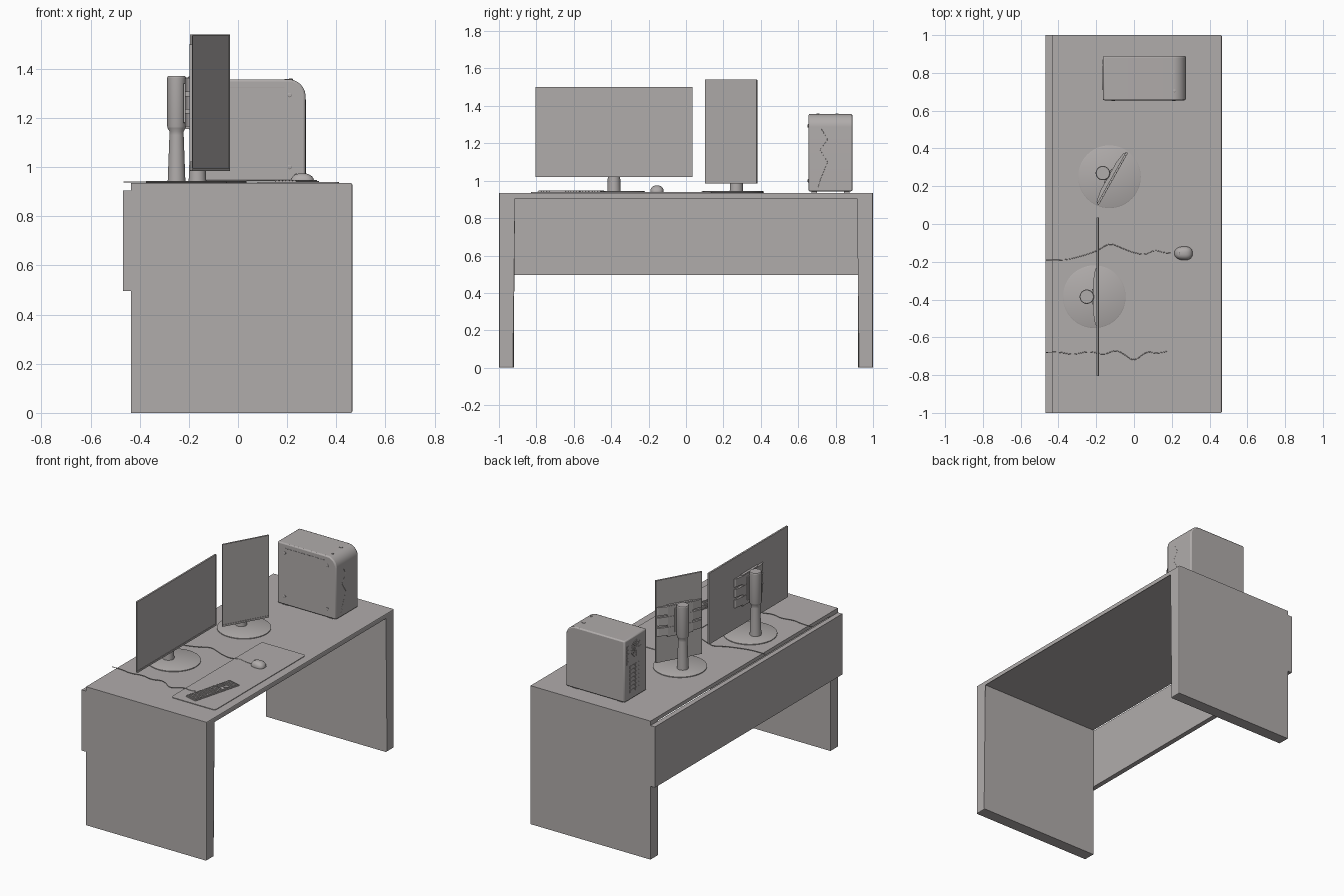
import bpy, bmesh, math
from mathutils import Matrix

if "Cube" in bpy.data.objects:
    bpy.data.objects.remove(bpy.data.objects["Cube"])

I = Matrix.Identity(4)

# One warm mid grey for every part
grey = bpy.data.materials.new("warm_grey")
grey.diffuse_color = (.435, .412, .406, 1)
grey.use_nodes = True
grey.node_tree.nodes["Principled BSDF"].inputs["Base Color"].default_value = grey.diffuse_color


def finish(name, bm, M=I, bevel=0, smooth=False):
    bmesh.ops.recalc_face_normals(bm, faces=bm.faces)
    me = bpy.data.meshes.new(name)
    bm.to_mesh(me)
    bm.free()
    me.materials.append(grey)
    ob = bpy.data.objects.new(name, me)
    bpy.context.collection.objects.link(ob)
    ob.matrix_world = M
    if bevel:
        mod = ob.modifiers.new("bevel", "BEVEL")
        mod.width, mod.segments, mod.limit_method = bevel, 2, "ANGLE"
    if smooth:
        bpy.ops.object.select_all(action="DESELECT")
        ob.select_set(True)
        bpy.context.view_layer.objects.active = ob
        bpy.ops.object.shade_smooth_by_angle()
    return ob


def add_prism(bm, pts, axis, a, b):
    place = {"x": lambda u, v, t: (t, u, v), "y": lambda u, v, t: (u, t, v),
             "z": lambda u, v, t: (u, v, t)}[axis]
    lo = [bm.verts.new(place(u, v, a)) for u, v in pts]
    hi = [bm.verts.new(place(u, v, b)) for u, v in pts]
    bm.faces.new(lo)
    bm.faces.new(hi)
    for i in range(len(pts)):
        j = (i + 1) % len(pts)
        bm.faces.new((lo[i], lo[j], hi[j], hi[i]))


def prism(name, pts, axis, a, b, **kw):
    bm = bmesh.new()
    add_prism(bm, pts, axis, a, b)
    return finish(name, bm, **kw)


def rect(u0, u1, v0, v1):
    return [(u0, v0), (u1, v0), (u1, v1), (u0, v1)]


def box(name, x, y, z, **kw):
    return prism(name, rect(*x, *y), "z", *z, **kw)


def boxes(name, items, **kw):
    bm = bmesh.new()
    for x, y, z in items:
        add_prism(bm, rect(*x, *y), "z", *z)
    return finish(name, bm, **kw)


def arc(cx, cy, r, a0, a1, n):
    return [(cx + r * math.cos(math.radians(a0 + (a1 - a0) * i / n)),
             cy + r * math.sin(math.radians(a0 + (a1 - a0) * i / n))) for i in range(n + 1)]


def lathe(name, profile, segs=32, M=I):
    bm = bmesh.new()
    rings = [[bm.verts.new((x, y, h)) for x, y in arc(0, 0, r, 0, 360, segs)[:-1]] for r, h in profile]
    for A, B in zip(rings, rings[1:]):
        for i in range(segs):
            j = (i + 1) % segs
            bm.faces.new((A[i], A[j], B[j], B[i]))
    bm.faces.new(rings[0])
    bm.faces.new(rings[-1])
    return finish(name, bm, M, smooth=True)


def tube(name, pts, r, kind="NURBS"):
    cu = bpy.data.curves.new(name, "CURVE")
    cu.dimensions = "3D"
    cu.bevel_depth, cu.bevel_resolution, cu.use_fill_caps = r, 1, True
    cu.resolution_u = 6
    cu.materials.append(grey)
    sp = cu.splines.new(kind)
    sp.points.add(len(pts) - 1)
    for p, co in zip(sp.points, pts):
        p.co = (*co, 1)
    if kind == "NURBS":
        sp.order_u, sp.use_endpoint_u = 3, True
    ob = bpy.data.objects.new(name, cu)
    bpy.context.collection.objects.link(ob)


TOP = 0.935

# Desk: one U-shaped shell with a softened user-side edge, and a back panel
bm = bmesh.new()
add_prism(bm, [(-1, 0), (-1, TOP), (1, TOP), (1, 0), (.92, 0), (.92, .91), (-.92, .91), (-.92, 0)],
          "x", -.435, .465)
rim = [e for e in bm.edges if all(v.co.x > .46 for v in e.verts)]
bmesh.ops.bevel(bm, geom=rim, offset=.006, segments=2, profile=.5, affect="EDGES")
finish("desk_shell", bm)
box("desk_back_panel", (-.468, -.435), (-1, 1), (.495, .905))

# Desk mat
prism("desk_mat", arc(.39, .12, .02, 0, 90, 4) + arc(.10, .12, .02, 90, 180, 4)
      + arc(.10, -.81, .02, 180, 270, 4) + arc(.39, -.81, .02, 270, 360, 4), "z", TOP, .939)


# Monitors: local origin at the base disc, screen facing +x
def monitor(tag, M, w, z0, z1):
    h = w / 2
    lathe(tag + "_base", [(.162, TOP), (.166, .937), (.166, .942), (.162, .944)], 48, M)
    lathe(tag + "_column", [(.036, .942), (.029, 1.13), (.029, 1.145), (.036, 1.158), (.038, 1.165),
                            (.038, 1.365), (.035, 1.37)], 32, M @ Matrix.Translation((-.04, 0, 0)))
    box(tag + "_panel", (.012, .021), (-h, h), (z0, z1), M=M, bevel=.001)
    b = .006
    boxes(tag + "_bezel", [((.021, .024), (-h, h), (z0, z0 + .012)), ((.021, .024), (-h, h), (z1 - b, z1)),
                           ((.021, .024), (-h, -h + b), (z0 + .012, z1 - b)),
                           ((.021, .024), (h - b, h), (z0 + .012, z1 - b))], M=M)
    # rear housing: tapered bars over a thin plate, then the bracket to the column
    wedge = [(.012, -.155), (.012, .155), (.004, .145), (-.006, .085), (-.006, -.085), (.004, -.145)]
    bm = bmesh.new()
    for a in (1.165, 1.235, 1.305):
        add_prism(bm, wedge, "z", a, a + .055)
    finish(tag + "_rear_bars", bm, M)
    box(tag + "_rear_plate", (-.004, .012), (-.085, .085), (1.155, 1.365), M=M)
    box(tag + "_mount_plate", (-.012, -.004), (-.04, .04), (1.18, 1.34), M=M, bevel=.002)
    box(tag + "_mount_arm", (-.03, -.012), (-.022, .022), (1.21, 1.31), M=M)


monitor("wide_monitor", Matrix.Translation((-.21, -.385, 0)), .84, 1.02, 1.50)
monitor("upright_monitor", Matrix.Translation((-.13, .25, 0)) @ Matrix.Rotation(math.radians(-29.3), 4, "Z"),
        .315, .985, 1.54)

# Computer case with a rounded upper front corner
prism("case_body", [(-.165, .943), (.275, .943)] + arc(.205, 1.287, .07, 0, 90, 10) + [(-.165, 1.357)],
      "y", .655, .89, bevel=.008, smooth=True)
boxes("case_feet", [((x, x + .04), (y, y + .03), (TOP, .946)) for x in (-.14, .20) for y in (.67, .845)])
for x in (-.11, .21):
    for z in (1.0, 1.293):
        lathe("case_side_screw", [(.009, 0), (.009, .004), (.006, .006)], 16,
              Matrix.Translation((x, .656, z)) @ Matrix.Rotation(math.pi / 2, 4, "X"))
tube("case_side_seam", [(-.11, .6555, 1.325), (.19, .6555, 1.325)], .0012, "POLY")
tube("case_front_line", [(.2745, y, z) for y, z in
     ((.705, .96), (.72, 1.01), (.757, 1.10), (.717, 1.165), (.757, 1.22), (.725, 1.275))], .0012, "POLY")
lathe("case_power_button", [(.008, 1.355), (.008, 1.359), (.006, 1.36)], 16, Matrix.Translation((.215, .705, 0)))
box("case_top_socket", (.19, .215), (.80, .815), (1.352, 1.359))

# Case rear: fan grille, port block and vented slots
fan = Matrix.Translation((-.164, .765, 1.27)) @ Matrix.Rotation(-math.pi / 2, 4, "Y")
for r in (.055, .04, .025):
    bm = bmesh.new()
    inner, outer = arc(0, 0, r - .004, 0, 360, 28)[:-1], arc(0, 0, r, 0, 360, 28)[:-1]
    for side, z in (("top", .003), ("base", 0)):
        A, B = ([bm.verts.new((x, y, z)) for x, y in ring] for ring in (inner, outer))
        for i in range(28):
            bm.faces.new((A[i], B[i], B[(i + 1) % 28], A[(i + 1) % 28]))
    bmesh.ops.bridge_loops(bm, edges=[e for e in bm.edges if e.is_boundary and e.verts[0].co.xy.length > r - .002])
    finish("fan_grille_ring", bm, fan)
lathe("fan_hub", [(.014, 0), (.014, .004)], 20, fan)
for k in range(4):
    box("fan_grille_bar", (-.053, .053), (-.0015, .0015), (0, .0025),
        M=fan @ Matrix.Rotation(k * math.pi / 4, 4, "Z"))
boxes("rear_ports", [((-.167, -.164), (.845, .87), (1.19 + .026 * i, 1.208 + .026 * i)) for i in range(5)])
boxes("rear_slots", [((-.167, -.164), (.725 + .03 * j, .748 + .03 * j), (.99 + .027 * i, 1.007 + .027 * i))
                     for i in range(7) for j in range(4)])

# Mouse: squashed rounded shell with a flat base and a wheel
bm = bmesh.new()
bmesh.ops.create_uvsphere(bm, u_segments=28, v_segments=16, radius=1)
for v in bm.verts:
    x, y, z = v.co
    sx = math.copysign(abs(x) ** .85, x) * .048
    sy = math.copysign(abs(y) ** .8, y) * .036
    v.co = (sx, sy * (1 + sx * 1.5), max(z, -.12) * .034)
finish("mouse_body", bm, Matrix.Translation((.262, -.155, .941)), smooth=True)
lathe("mouse_wheel", [(.008, -.003), (.008, .003)], 16,
      Matrix.Translation((.237, -.155, .966)) @ Matrix.Rotation(math.pi / 2, 4, "X"))

# Keyboard: slab with main, navigation and number blocks
K = Matrix.Translation((.24, -.612, 0)) @ Matrix.Rotation(math.radians(-15), 4, "Z") @ Matrix.Diagonal((.9, .95, 1, 1))
box("keyboard_body", (-.051, .051), (-.186, .186), (.938, .943), M=K)
p, keys = .0158, []
for row in range(6):
    x = -.047 + row * p
    for col in range(22):
        if row == 5 and 4 <= col <= 9 or row == 3 and 15 <= col <= 17 or row == 4 and col in (15, 17):
            continue
        y = -.18 + p * (col + .4 * (col > 14) + .4 * (col > 17))
        keys.append(((x, x + .0125), (y, y + .0125), (.942, .947)))
keys.append(((-.047 + 5 * p, -.0345 + 5 * p), (-.18 + 4 * p, -.1833 + 10 * p), (.942, .947)))
boxes("keyboard_keys", keys, M=K)

# Cables wandering to the back edge of the desk
cables = {
    "mouse_cable": [(.22, -.155), (.16, -.155), (.11, -.135), (.06, -.165), (-.01, -.15), (-.07, -.125),
                    (-.13, -.10), (-.19, -.14), (-.26, -.165), (-.37, -.195), (-.465, -.19)],
    "keyboard_cable": [(.19, -.67), (.12, -.69), (.07, -.67), (.0, -.73), (-.05, -.69), (-.10, -.665),
                       (-.16, -.695), (-.24, -.67), (-.32, -.695), (-.40, -.675), (-.465, -.68)]}
for name, pts in cables.items():
    tube(name, [(x, y, .939) for x, y in pts], .0022)
